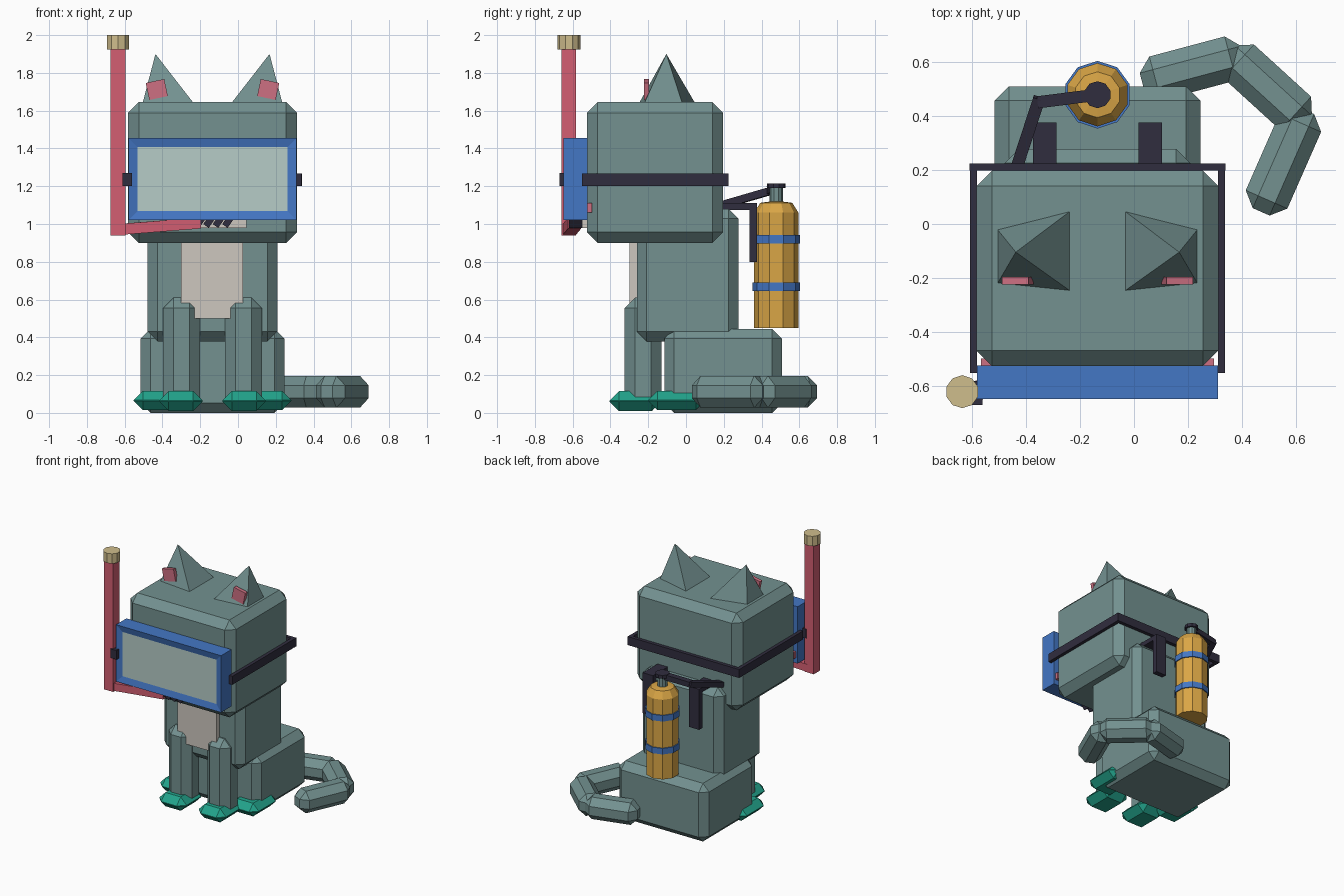
import bpy, bmesh, math
from mathutils import Vector, Matrix

if "Cube" in bpy.data.objects:
    bpy.data.objects.remove(bpy.data.objects["Cube"])

CX = -0.135  # symmetry plane of the animal


def mat(name, r, g, b):
    m = bpy.data.materials.new(name)
    lin = [((c / 255 + 0.055) / 1.055) ** 2.4 for c in (r, g, b)]
    m.diffuse_color = (*lin, 1)
    m.use_nodes = True
    m.node_tree.nodes["Principled BSDF"].inputs["Base Color"].default_value = m.diffuse_color
    return m


FUR = mat("grey_teal_fur", 115, 145, 144)
RED = mat("snorkel_red", 211, 94, 114)
PINK = mat("soft_pink", 205, 112, 130)
BLUE = mat("mask_blue", 68, 119, 197)
GLASS = mat("pale_glass", 182, 204, 199)
DARK = mat("dark_rubber", 48, 45, 62)
GREEN = mat("fin_green", 34, 163, 139)
GOLD = mat("tank_gold", 218, 166, 70)
TAN = mat("tan_cap", 207, 189, 140)
CREAM = mat("cream_fur", 205, 199, 191)


def finish(name, bm, *mats):
    bmesh.ops.recalc_face_normals(bm, faces=bm.faces)
    me = bpy.data.meshes.new(name)
    bm.to_mesh(me)
    bm.free()
    for m in mats:
        me.materials.append(m)
    ob = bpy.data.objects.new(name, me)
    bpy.context.collection.objects.link(ob)
    return ob


def solid(name, m, centre, size, chamfer=0.0, rot=None):
    """Box with chamfered edges, optionally rotated about its centre."""
    bm = bmesh.new()
    bmesh.ops.create_cube(bm, size=1)
    bmesh.ops.scale(bm, vec=size, verts=bm.verts)
    if chamfer:
        bmesh.ops.bevel(bm, geom=bm.edges[:], offset=chamfer, segments=1,
                        profile=0.5, affect='EDGES', clamp_overlap=True)
    M = Matrix.Translation(centre)
    if rot:
        M = M @ rot.to_4x4()
    bmesh.ops.transform(bm, matrix=M, verts=bm.verts)
    return finish(name, bm, m)


def box(name, m, x, y, z, chamfer=0.0):
    lo, hi = Vector((x[0], y[0], z[0])), Vector((x[1], y[1], z[1]))
    return solid(name, m, (lo + hi) / 2, hi - lo, chamfer)


def pair(name, m, x, y, z, chamfer=0.0):
    box("left_" + name, m, x, y, z, chamfer)
    box("right_" + name, m, (2 * CX - x[1], 2 * CX - x[0]), y, z, chamfer)


def rod(name, m, a, b, w, h, chamfer=0.0):
    """Box running from a to b."""
    a, b = Vector(a), Vector(b)
    d = (b - a).normalized()
    side = Vector((0, 0, 1)).cross(d).normalized()
    rot = Matrix((d, side, d.cross(side))).transposed()
    return solid(name, m, (a + b) / 2, ((b - a).length, w, h), chamfer, rot)


def lathe(name, m, centre, profile, sides=10):
    """Capped turned shape from (radius, z) points."""
    bm = bmesh.new()
    rings = []
    for r, z in profile:
        rings.append([bm.verts.new((centre[0] + r * math.sin(2 * math.pi * i / sides),
                                    centre[1] + r * math.cos(2 * math.pi * i / sides), z))
                      for i in range(sides)])
    for p, q in zip(rings, rings[1:]):
        for i in range(sides):
            j = (i + 1) % sides
            bm.faces.new((p[i], p[j], q[j], q[i]))
    bm.faces.new(rings[0])
    bm.faces.new(rings[-1])
    return finish(name, bm, m)


# Body
box("head", FUR, (-0.582, 0.312), (-0.525, 0.197), (0.90, 1.645), 0.057)
box("torso", FUR, (-0.478, 0.208), (-0.26, 0.277), (0.378, 1.08), 0.052)
box("haunches", FUR, (-0.515, 0.245), (-0.115, 0.508), (0.0, 0.445), 0.052)
box("chest_patch", CREAM, (-0.302, 0.027), (-0.298, -0.24), (0.50, 0.97))
box("muzzle", CREAM, (-0.315, 0.045), (-0.55, -0.50), (0.98, 1.12))

# Legs and fins
pair("front_leg", FUR, (-0.068, 0.127), (-0.325, -0.13), (0.02, 0.61), 0.055)
pair("front_fin", GREEN, (-0.083, 0.147), (-0.405, -0.13), (0.01, 0.115), 0.05)
pair("hind_fin", GREEN, (0.05, 0.282), (-0.20, 0.10), (0.015, 0.115), 0.048)

# Ears: tilted pyramids with pink plates on the front
for side, s in (("left", 1), ("right", -1)):
    bm = bmesh.new()
    base = [bm.verts.new((CX + s * x, y, 1.64)) for x, y in
            ((0.37, -0.02), (0.37, -0.22), (0.10, -0.248), (0.10, 0.048))]
    tip = bm.verts.new((CX + s * 0.302, -0.104, 1.90))
    bm.faces.new(base)
    for i in range(4):
        bm.faces.new((base[i], base[(i + 1) % 4], tip))
    finish(side + "_ear", bm, FUR)
    solid(side + "_inner_ear", PINK, (CX + s * 0.295, -0.21, 1.712), (0.10, 0.027, 0.092),
          rot=Matrix.Rotation(s * math.radians(12), 3, 'Y'))
pair("cheek", PINK, (0.235, 0.295), (-0.535, -0.498), (1.06, 1.11))

# Tail: three chamfered segments curling round the side
path = [((0.03, 0.525), (0.405, 0.625)), ((0.35, 0.635), (0.635, 0.375)),
        ((0.635, 0.42), (0.47, 0.045))]
for i, (a, b) in enumerate(path):
    rod(f"tail_segment_{i + 1}", FUR, (*a, 0.112), (*b, 0.112), 0.168, 0.168, 0.05)

# Diving mask: box with the pane inset into its front face
bm = bmesh.new()
bmesh.ops.create_cube(bm, size=1)
bmesh.ops.scale(bm, vec=(0.89, 0.125, 0.435), verts=bm.verts)
bmesh.ops.translate(bm, vec=(CX, -0.585, 1.2375), verts=bm.verts)
bm.normal_update()
front = min(bm.faces, key=lambda f: f.calc_center_median().y)
bmesh.ops.inset_region(bm, faces=[front], thickness=0.068, depth=-0.012)
front.material_index = 1
finish("diving_mask", bm, BLUE, GLASS)

# Mask strap
pair("strap_side", DARK, (0.31, 0.337), (-0.55, 0.20), (1.202, 1.267))
box("strap_back", DARK, (-0.608, 0.338), (0.197, 0.224), (1.202, 1.267))

# Snorkel
box("snorkel_tube", RED, (-0.674, -0.596), (-0.66, -0.583), (0.94, 1.935))
rod("snorkel_arm", RED, (-0.67, -0.62, 0.968), (-0.20, -0.59, 1.005), 0.07, 0.058)
lathe("snorkel_cap", TAN, (-0.635, -0.62), [(0.061, 1.925), (0.061, 2.0)])
box("snorkel_clip", DARK, (-0.612, -0.56), (-0.67, -0.58), (1.20, 1.27))
for i in range(4):
    solid(f"mouthpiece_{i + 1}", DARK, (-0.205 + 0.05 * i, -0.575, 1.01), (0.035, 0.09, 0.05),
          rot=Matrix.Rotation(math.radians(35), 3, 'Y'))

# Air tank with bands and valve
T = (CX, 0.478)
lathe("air_tank", GOLD, T, [(0.117, 0.45), (0.117, 1.06), (0.085, 1.112), (0.04, 1.118)])
for i, z in enumerate((0.645, 0.897)):
    lathe(f"tank_band_{i + 1}", BLUE, T, [(0.125, z), (0.125, z + 0.046)])
lathe("valve_stem", FUR, T, [(0.035, 1.11), (0.035, 1.20)])
lathe("valve_cap", DARK, T, [(0.05, 1.19), (0.05, 1.215)])

# Air hose and harness
rod("hose_outer", DARK, (CX, 0.478, 1.195), (-0.355, 0.45, 1.178), 0.045, 0.04)
rod("hose_inner", DARK, (-0.35, 0.465, 1.18), (-0.44, 0.19, 1.10), 0.045, 0.04)
pair("harness_top", DARK, (0.017, 0.104), (0.10, 0.375), (1.075, 1.11))
pair("harness_drop", DARK, (0.017, 0.104), (0.335, 0.375), (0.80, 1.11))
